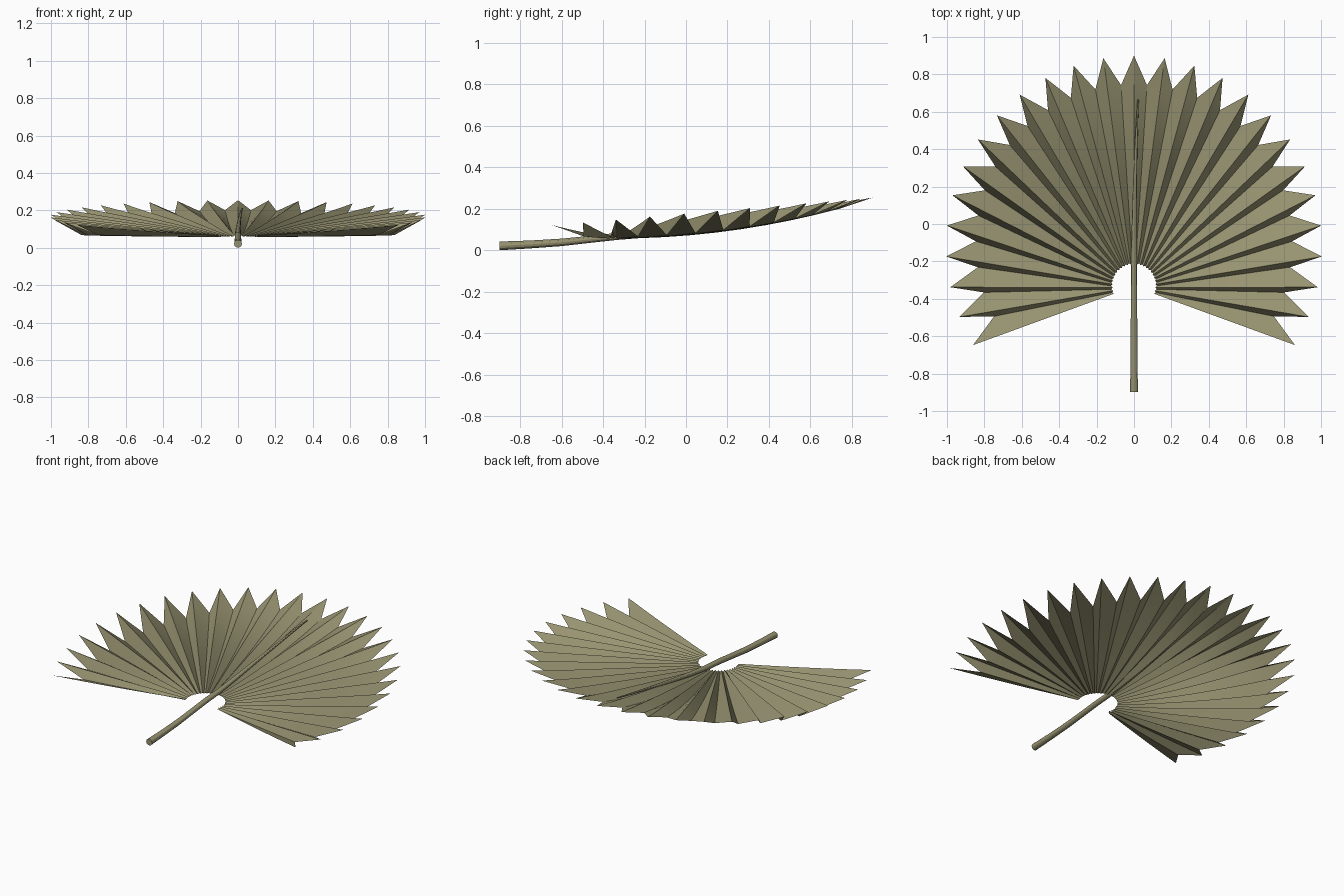
import bpy, bmesh, math

if "Cube" in bpy.data.objects:
    bpy.data.objects.remove(bpy.data.objects["Cube"])

PLEATS = 13          # leaf tips on each side of the middle one
STEPS = 8            # divisions along each fold

mat = bpy.data.materials.new("dry olive green")
mat.diffuse_color = (0.31, 0.29, 0.165, 1)
mat.use_nodes = True
mat.node_tree.nodes["Principled BSDF"].inputs["Base Color"].default_value = mat.diffuse_color


def finish(name, bm):
    mesh = bpy.data.meshes.new(name)
    bmesh.ops.recalc_face_normals(bm, faces=bm.faces)
    bm.to_mesh(mesh)
    bm.free()
    mesh.materials.append(mat)
    obj = bpy.data.objects.new(name, mesh)
    bpy.context.collection.objects.link(obj)
    bpy.ops.object.select_all(action='DESELECT')
    obj.select_set(True)
    bpy.context.view_layer.objects.active = obj
    bpy.ops.object.shade_smooth_by_angle(angle=math.radians(30))
    return obj


def valley_z(x, y):
    return 0.058 + 0.125 * (y + 0.33) ** 2 + 0.012 * x * x


def fold_point(k, s):
    """Point at fraction s along fold k; even folds are ridges, odd are valleys."""
    ridge = k % 2 == 0
    a_in, a_out = math.radians(4.3 * k), math.radians(4.71 * k)
    r_in = 0.115 if ridge else 0.123
    r_out = (1.0 + 0.02 * (abs(k) / 26) ** 4) if ridge else 0.845
    x0, y0 = r_in * math.sin(a_in), -0.33 + r_in * math.cos(a_in)
    x1, y1 = r_out * math.sin(a_out), -0.1 + r_out * math.cos(a_out)
    x, y = x0 + (x1 - x0) * s, y0 + (y1 - y0) * s
    z = valley_z(x, y)
    if ridge:
        rise = 0.178 + 0.085 * y1 - valley_z(x1, y1)
        bulge = 0.03 * max(0, math.cos(a_out))
        z += 0.008 * (1 - s) + rise * s + bulge * math.sin(math.pi * s)
    return x, y, z


# Pleated fan blade with pointed tips
bm = bmesh.new()
rows = [[bm.verts.new(fold_point(k, i / STEPS)) for i in range(STEPS + 1)]
        for k in range(-2 * PLEATS, 2 * PLEATS + 1)]
for a, b in zip(rows, rows[1:]):
    for i in range(STEPS):
        bm.faces.new((a[i], a[i + 1], b[i + 1], b[i]))
bmesh.ops.recalc_face_normals(bm, faces=bm.faces)
blade = finish("leaf_blade", bm)
if sum(p.normal.z for p in blade.data.polygons) < 0:
    blade.data.flip_normals()

# Tapering stem that continues as a rib along the middle ridge: x, y, z, radius
path = [(0, -0.898, 0.022, 0.021), (0, -0.75, 0.029, 0.019),
        (0, -0.6, 0.039, 0.018), (0, -0.45, 0.055, 0.017),
        (0, -0.33, 0.068, 0.017)]
for y in (-0.2, -0.05, 0.1, 0.25, 0.4, 0.53, 0.665):
    t = (y + 0.2) / 0.865
    radius = 0.016 - 0.012 * t
    s = (y + 0.215) / 1.115
    path.append((0.022 * t * t, y, fold_point(0, s)[2] + 0.5 * radius, radius))

SIDES = 12
bm = bmesh.new()
rings = []
for x, y, z, r in path:
    rings.append([bm.verts.new((x + r * math.cos(2 * math.pi * j / SIDES), y,
                                z + r * math.sin(2 * math.pi * j / SIDES)))
                  for j in range(SIDES)])
for a, b in zip(rings, rings[1:]):
    for j in range(SIDES):
        bm.faces.new((a[j], a[(j + 1) % SIDES], b[(j + 1) % SIDES], b[j]))
bm.faces.new(rings[0])
bm.faces.new(rings[-1])
finish("stem", bm)
